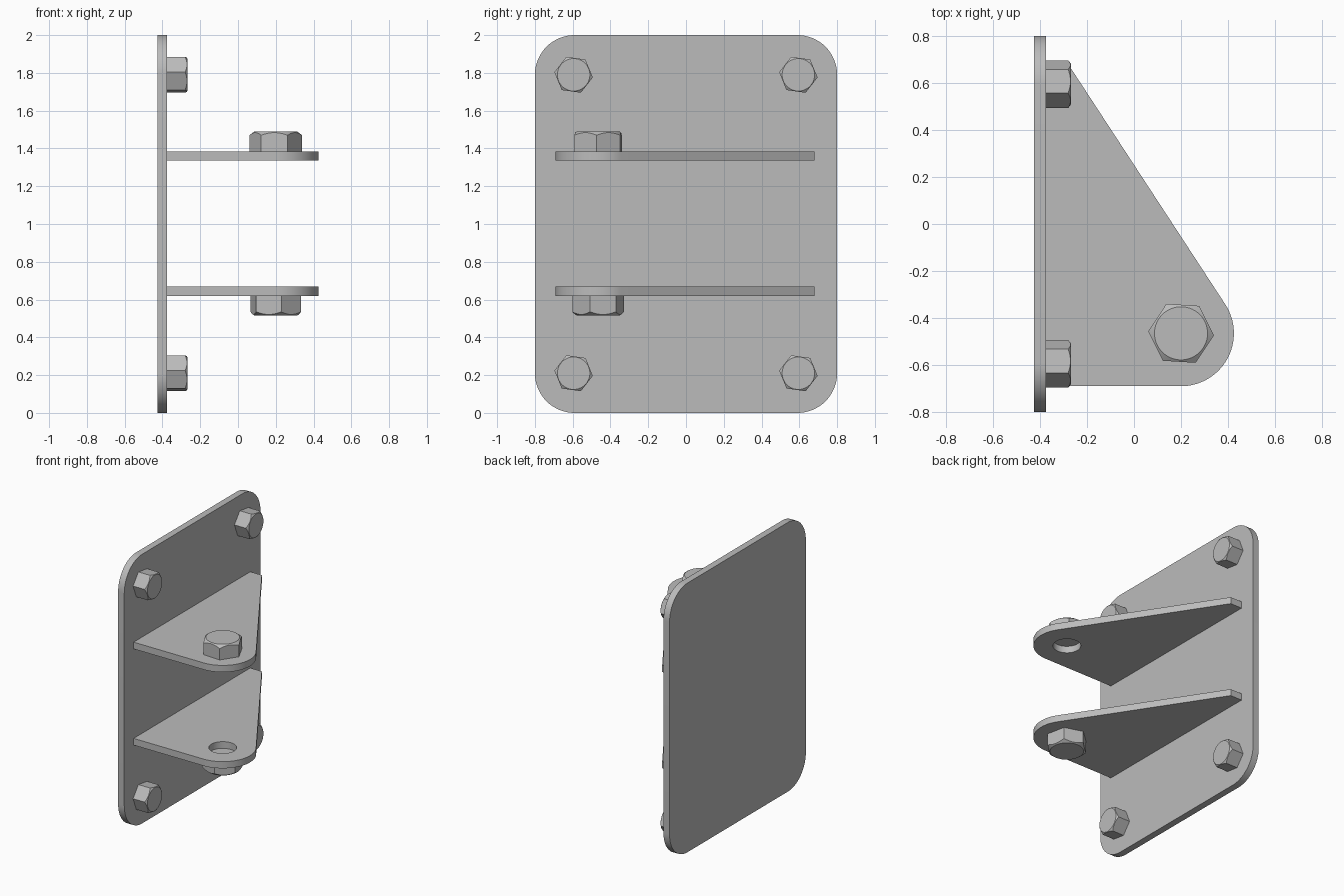
import bpy, bmesh
from math import cos, sin, pi, radians, sqrt
from mathutils import Matrix, Vector

cube = bpy.data.objects.get("Cube")
if cube:
    bpy.data.objects.remove(cube, do_unlink=True)

steel = bpy.data.materials.new("grey_steel")
steel.use_nodes = True
GREY = (0.5, 0.5, 0.5, 1)
steel.diffuse_color = GREY
steel.node_tree.nodes["Principled BSDF"].inputs["Base Color"].default_value = GREY

# Local z points out of the wall plate: x -> y, y -> z, z -> x
OUTWARD = Matrix(((0, 0, 1, 0), (1, 0, 0, 0), (0, 1, 0, 0), (0, 0, 0, 1)))


def finish(name, bm, matrix):
    bmesh.ops.recalc_face_normals(bm, faces=bm.faces)
    mesh = bpy.data.meshes.new(name)
    bm.to_mesh(mesh)
    bm.free()
    mesh.materials.append(steel)
    obj = bpy.data.objects.new(name, mesh)
    obj.matrix_world = matrix
    bpy.context.collection.objects.link(obj)
    bpy.ops.object.select_all(action='DESELECT')
    obj.select_set(True)
    bpy.context.view_layer.objects.active = obj
    bpy.ops.object.shade_smooth_by_angle(angle=radians(25))
    return obj


def arc(cx, cy, r, start, end, steps):
    angles = [start + (end - start) * i / steps for i in range(steps + 1)]
    return [(cx + r * cos(a), cy + r * sin(a)) for a in angles]


def slab(name, loops, thickness, matrix):
    """Flat outline, with optional holes, extruded along local z."""
    bm = bmesh.new()
    for loop in loops:
        verts = [bm.verts.new((x, y, 0)) for x, y in loop]
        for a, b in zip(verts, verts[1:] + verts[:1]):
            bm.edges.new((a, b))
    bmesh.ops.triangle_fill(bm, edges=bm.edges[:], use_beauty=True)
    ext = bmesh.ops.extrude_face_region(bm, geom=bm.faces[:], use_keep_orig=True)
    top = [v for v in ext["geom"] if isinstance(v, bmesh.types.BMVert)]
    bmesh.ops.translate(bm, verts=top, vec=(0, 0, thickness))
    return finish(name, bm, matrix)


def hex_head(name, radius, top_radius, height, turn, matrix):
    """Cone frustum trimmed by six planes, giving a chamfered hexagon."""
    bm = bmesh.new()
    bmesh.ops.create_cone(bm, cap_ends=True, segments=72, depth=height,
                          radius1=top_radius + height / 0.75, radius2=top_radius,
                          matrix=Matrix.Translation((0, 0, height / 2)))
    for k in range(6):
        a = radians(turn + 30 + 60 * k)
        normal = Vector((cos(a), sin(a), 0))
        cut = bmesh.ops.bisect_plane(
            bm, geom=bm.verts[:] + bm.edges[:] + bm.faces[:], dist=1e-6,
            plane_co=normal * radius * sqrt(3) / 2, plane_no=normal, clear_outer=True)
        edges = [e for e in cut["geom_cut"] if isinstance(e, bmesh.types.BMEdge)]
        bmesh.ops.edgenet_fill(bm, edges=edges)
    return finish(name, bm, matrix)


# Wall plate with rounded corners
R = 0.21
outline = []
for k, (sy, sz) in enumerate(((1, 1), (-1, 1), (-1, -1), (1, -1))):
    outline += arc(sy * (0.8 - R), 1 + sz * (1 - R), R, k * pi / 2, (k + 1) * pi / 2, 16)
slab("wall_plate", [outline], 0.05, Matrix.Translation((-0.425, 0, 0)) @ OUTWARD)

# Two tapered brackets with a rounded, drilled nose
PIN = (0.2, -0.465)
nose = arc(*PIN, 0.225, -pi / 2, radians(33.2), 32)
bracket = [(-0.38, -0.69)] + nose + [(-0.28, 0.68), (-0.38, 0.68)]
hole = arc(*PIN, 0.094, 0, 2 * pi, 40)[:-1]
for side, z in (("lower", 0.62), ("upper", 1.335)):
    slab(side + "_bracket", [bracket, hole], 0.05, Matrix.Translation((0, 0, z)))

# Large hexagon heads on the outer faces of the brackets
hex_head("upper_pin_head", 0.14, 0.113, 0.105, -3.5, Matrix.Translation((*PIN, 1.385)))
hex_head("lower_pin_head", 0.14, 0.113, 0.105, 18,
         Matrix.Translation((*PIN, 0.62)) @ Matrix.Rotation(pi, 4, 'X'))

# Four wall bolts
for end, y in (("front", -0.595), ("back", 0.595)):
    for level, z in (("lower", 0.21), ("upper", 1.79)):
        hex_head(f"{level}_{end}_wall_bolt", 0.1025, 0.086, 0.107, -8,
                 Matrix.Translation((-0.375, y, z)) @ OUTWARD)
